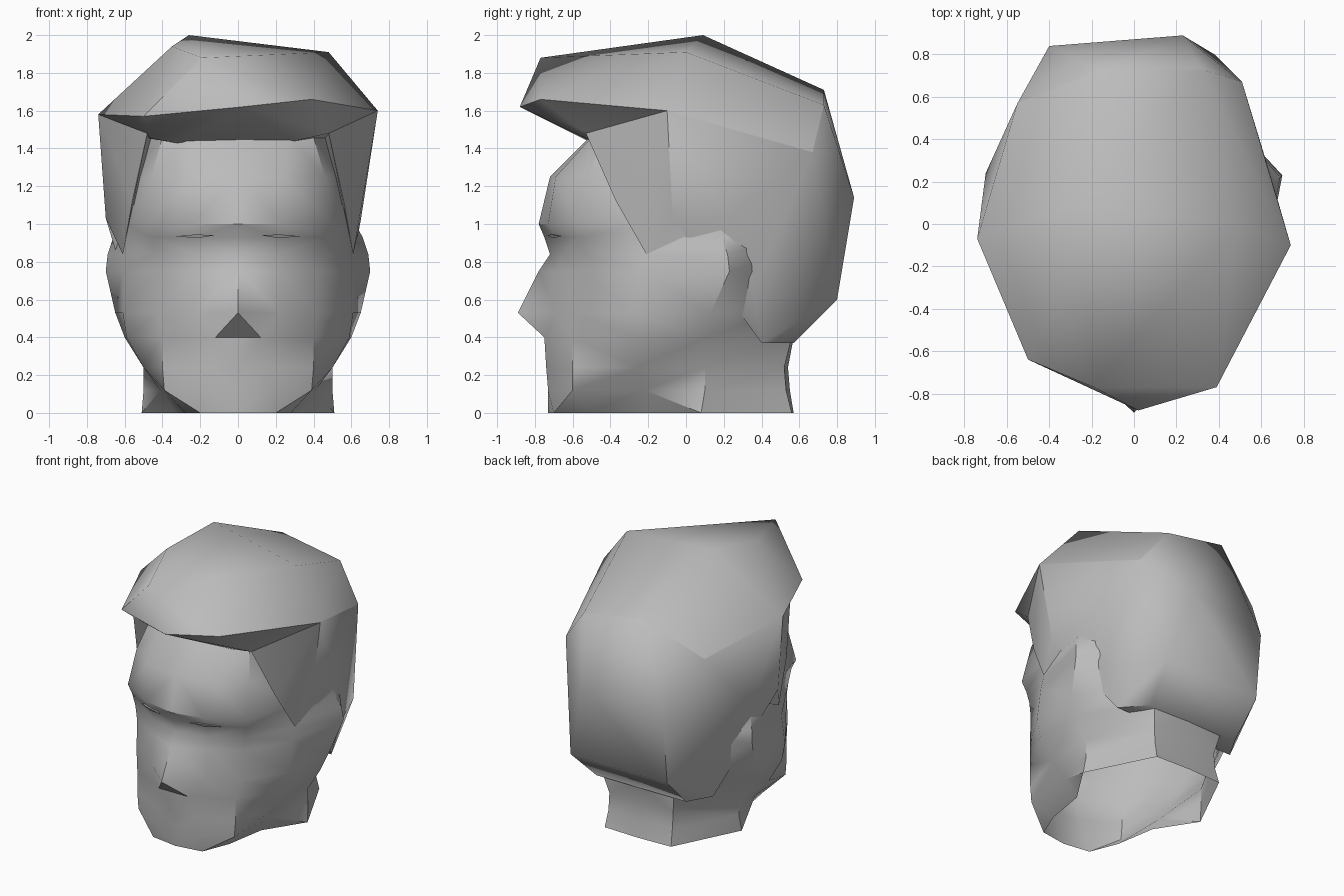
import bpy
import bmesh
import math

default_cube = bpy.data.objects.get("Cube")
if default_cube:
    bpy.data.objects.remove(default_cube, do_unlink=True)

# One plain clay colour for the whole bust
clay = bpy.data.materials.new("clay_grey")
clay.use_nodes = True
clay.diffuse_color = (.5, .5, .5, 1)
clay.node_tree.nodes["Principled BSDF"].inputs["Base Color"].default_value = clay.diffuse_color


def finish(name, bm, crease):
    """Turn a bmesh into a shaded object with the clay material."""
    bmesh.ops.recalc_face_normals(bm, faces=bm.faces)
    mesh = bpy.data.meshes.new(name)
    bm.to_mesh(mesh)
    bm.free()
    mesh.materials.append(clay)
    part = bpy.data.objects.new(name, mesh)
    bpy.context.collection.objects.link(part)
    bpy.ops.object.select_all(action="DESELECT")
    part.select_set(True)
    bpy.context.view_layer.objects.active = part
    bpy.ops.object.shade_smooth_by_angle(angle=math.radians(crease))
    return part


def symmetric_loft(name, rows, crease):
    """Skin rows of (height, half outline from front centre to back centre),
    closed at the top and open underneath."""
    bm = bmesh.new()
    rings = []
    for height, half in rows:
        outline = half + [(-x, y) for x, y in reversed(half) if x > 0]
        rings.append([bm.verts.new((x, y, height)) for x, y in outline])
    count = len(rings[0])
    for lower, upper in zip(rings, rings[1:]):
        for i in range(count):
            j = (i + 1) % count
            bm.faces.new((lower[i], lower[j], upper[j], upper[i]))
    bm.faces.new(rings[-1])
    bmesh.ops.triangulate(bm, faces=bm.faces[:], quad_method="SHORT_EDGE")
    return finish(name, bm, crease)


def faceted_hull(name, points, crease):
    """Wrap a convex faceted skin around a few corner points."""
    bm = bmesh.new()
    verts = [bm.verts.new(p) for p in points]
    result = bmesh.ops.convex_hull(bm, input=verts)
    unused = [v for v in result["geom_interior"] if isinstance(v, bmesh.types.BMVert)]
    bmesh.ops.delete(bm, geom=unused, context="VERTS")
    return finish(name, bm, crease)


def mirrored(points, side):
    return [(side * x, y, z) for x, y, z in points]


# Neck and jaw: front centre, inner face, face corner, jaw, ear, nape corner, back centre
jaw_rows = [
    (0, [(0, -.73), (.2, -.7), (.28, -.5), (.33, -.2), (.51, .08), (.27, .56), (0, .57)]),
    (.12, [(0, -.73), (.18, -.73), (.39, -.6), (.41, -.22), (.5, .1), (.26, .53), (0, .55)]),
    (.24, [(0, -.74), (.14, -.74), (.4, -.6), (.5, -.25), (.5, .1), (.26, .52), (0, .54)]),
    (.4, [(0, -.75), (.12, -.75), (.4, -.6), (.59, -.27), (.6, .1), (.29, .56), (0, .57)]),
]

# Nose, cheeks, brow and forehead, in the same order
face_rows = [
    (.53, [(0, -.89), (.22, -.69), (.42, -.58), (.61, -.28), (.65, .13), (.38, .5), (0, .6)]),
    (.75, [(0, -.78), (.22, -.68), (.43, -.56), (.61, -.24), (.7, .23), (.45, .5), (0, .6)]),
    (.84, [(0, -.72), (.22, -.66), (.45, -.55), (.6, -.22), (.69, .22), (.45, .5), (0, .6)]),
    (.93, [(0, -.75), (.22, -.69), (.46, -.57), (.59, -.2), (.66, .19), (.45, .5), (0, .6)]),
    (1, [(0, -.78), (.24, -.73), (.49, -.58), (.59, -.2), (.62, .18), (.45, .5), (0, .6)]),
    (1.25, [(0, -.72), (.25, -.69), (.46, -.52), (.56, -.2), (.58, .2), (.4, .5), (0, .6)]),
    (1.46, [(0, -.51), (.27, -.5), (.4, -.44), (.5, -.2), (.5, .2), (.3, .4), (0, .5)]),
]
symmetric_loft("head_and_neck", jaw_rows + face_rows, 42)

# Corners shared by the swept top and the back of the hair
temple_left = (.74, -.1, 1.6)
temple_right = (-.74, -.07, 1.58)
shoulder = [temple_left, temple_right, (-.15, .73, 1.71), (.32, .73, 1.63),
            (.51, .67, 1.38), (-.55, .57, 1.46)]

# Swept top with the overhanging fringe
crown = [(-.26, .09, 2), (.48, 0, 1.91), (-.35, -.32, 1.94)]
fringe = [(-.19, -.77, 1.88), (.39, -.77, 1.66), (-.5, -.64, 1.57), (.02, -.88, 1.62)]
hairline = [(.48, -.53, 1.48), (.3, -.5, 1.44), (-.33, -.5, 1.43), (-.45, -.5, 1.45)]
faceted_hull("hair_top", shoulder + crown + fringe + hairline, 50)

# Back of the hair, down to the nape and around the ears
nape = [(.23, .89, 1.14), (-.4, .84, 1.06), (.38, .8, .6), (-.4, .79, .59),
        (.33, .57, .37), (-.4, .57, .37)]
around_left_ear = [(.65, .21, 1.03), (.58, .36, .65), (.48, .4, .37), (.65, -.07, 1.02)]
around_right_ear = [(-.7, .24, 1.05), (-.58, .34, .65), (-.5, .4, .37), (-.7, -.07, 1.03)]
faceted_hull("hair_back", shoulder + nape + around_left_ear + around_right_ear, 50)

# Pointed sideburns between the fringe and the ears
sideburn = [(.48, -.53, 1.48), (.56, -.37, 1.12), (.61, -.21, .84),
            (.65, -.07, 1.02), (.65, .2, 1.03), (.48, 0, 1.3), (.45, -.3, 1.5)]
faceted_hull("left_sideburn", sideburn + [temple_left], 50)
faceted_hull("right_sideburn", mirrored(sideburn, -1) + [temple_right, (-.7, -.07, 1.03)], 50)

# Narrow eyelids under the brow
lid = [(.12, -.735, .94), (.33, -.66, .935), (.22, -.715, .945),
       (.22, -.705, .925), (.22, -.66, .94)]
for label, side in (("left", 1), ("right", -1)):
    faceted_hull(label + "_eyelid", mirrored(lid, side), 42)
